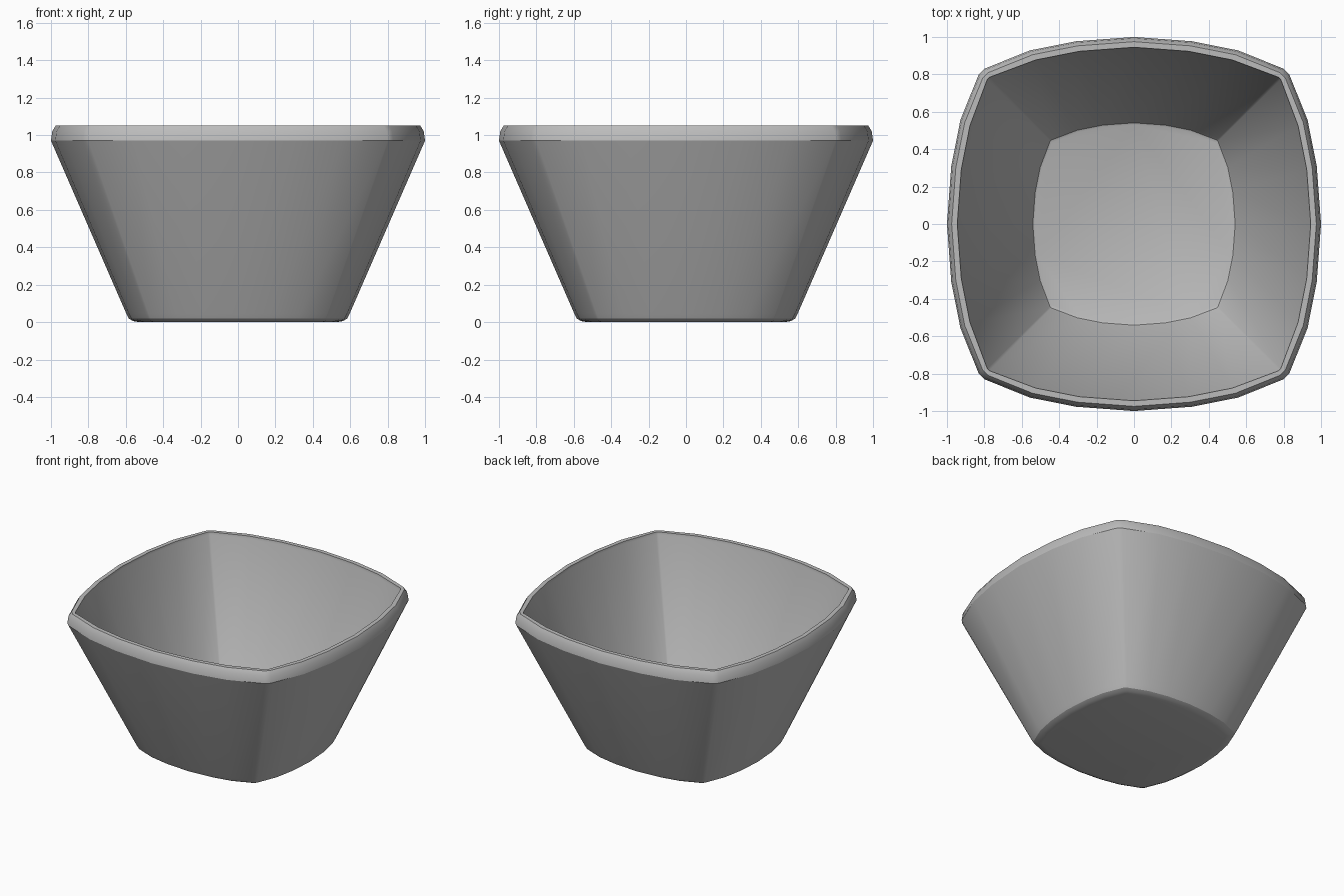
import bpy, bmesh, math

cube = bpy.data.objects.get("Cube")
if cube:
    bpy.data.objects.remove(cube, do_unlink=True)

# Single grey material
grey = bpy.data.materials.new("grey ceramic")
grey.use_nodes = True
colour = (0.5, 0.5, 0.5, 1.0)
grey.diffuse_color = colour
grey.node_tree.nodes["Principled BSDF"].inputs["Base Color"].default_value = colour


def outline(radius, z, corner):
    """Rounded square ring: one quarter, turned four times."""
    quarter = [(1, 0), (0.977, 0.31), (0.928, 0.557), (0.83, corner),
               (corner, 0.83), (0.557, 0.928), (0.31, 0.977)]
    points = []
    for _ in range(4):
        points += [(x * radius, y * radius, z) for x, y in quarter]
        quarter = [(-y, x) for x, y in quarter]
    return points


# Section as (radius, height): foot, outer wall, rim, inner wall, floor
outer = [(0.53, 0.0), (0.56, 0.005), (0.583, 0.018), (0.597, 0.045),
         (1.0, 0.97), (0.993, 1.02), (0.975, 1.05)]
inner = [(0.945, 1.05), (0.943, 1.03), (0.55, 0.105), (0.541, 0.09), (0.53, 0.085)]

bm = bmesh.new()
rings = [[bm.verts.new(p) for p in outline(r, z, 0.80)] for r, z in outer]
rings += [[bm.verts.new(p) for p in outline(r, z, 0.818)] for r, z in inner]

# Skin between neighbouring rings, then close the foot and the floor
for low, high in zip(rings, rings[1:]):
    n = len(low)
    for i in range(n):
        j = (i + 1) % n
        bm.faces.new((low[i], low[j], high[j], high[i]))
bm.faces.new(rings[0][::-1])
bm.faces.new(rings[-1])

mesh = bpy.data.meshes.new("bowl")
bm.to_mesh(mesh)
bm.free()
mesh.materials.append(grey)
bowl = bpy.data.objects.new("bowl", mesh)
bpy.context.collection.objects.link(bowl)

# Smooth walls with crisp rim edges
bpy.ops.object.select_all(action='DESELECT')
bowl.select_set(True)
bpy.context.view_layer.objects.active = bowl
bpy.ops.object.shade_smooth_by_angle(angle=math.radians(30))
